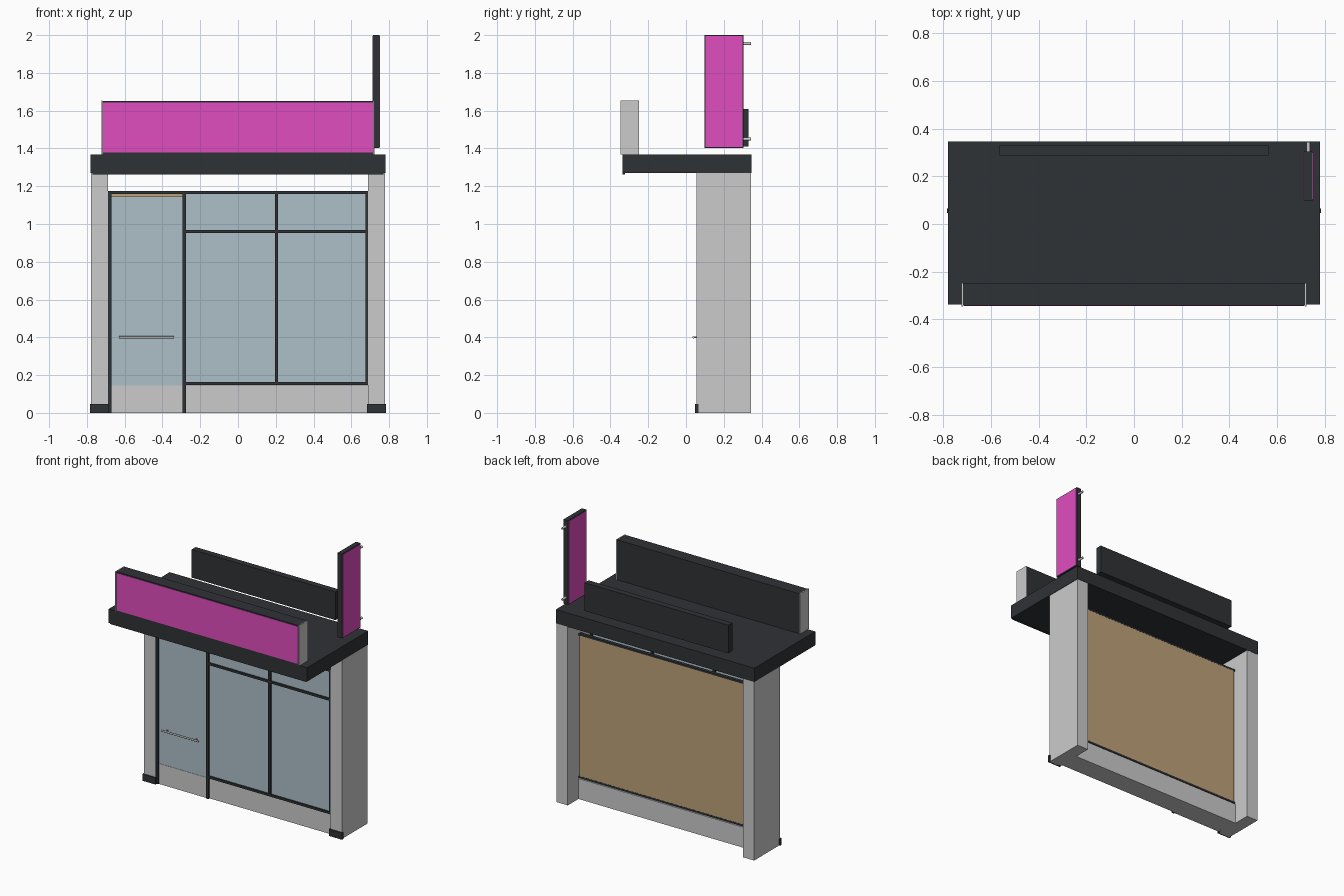
import bpy, bmesh
from mathutils import Vector, Matrix

if "Cube" in bpy.data.objects:
    bpy.data.objects.remove(bpy.data.objects["Cube"])


def material(name, rgb):
    m = bpy.data.materials.new(name)
    m.diffuse_color = (*rgb, 1)
    m.use_nodes = True
    m.node_tree.nodes["Principled BSDF"].inputs["Base Color"].default_value = m.diffuse_color
    return m


DARK = material("charcoal", (0.028, 0.032, 0.036))
PINK = material("sign_pink", (0.74, 0.075, 0.52))
GLASS = material("pale_glass", (0.42, 0.53, 0.58))
TAN = material("tan_board", (0.52, 0.36, 0.19))


def finish(name, bm, mat):
    me = bpy.data.meshes.new(name)
    bm.to_mesh(me)
    bm.free()
    if mat:
        me.materials.append(mat)
    ob = bpy.data.objects.new(name, me)
    bpy.context.collection.objects.link(ob)
    return ob


def box(name, x, y, z, mat=None):
    """Box given by its (min, max) range on each axis."""
    lo, hi = Vector((x[0], y[0], z[0])), Vector((x[1], y[1], z[1]))
    bm = bmesh.new()
    bmesh.ops.create_cube(bm, size=1)
    bmesh.ops.scale(bm, vec=hi - lo, verts=bm.verts)
    bmesh.ops.translate(bm, vec=(lo + hi) / 2, verts=bm.verts)
    return finish(name, bm, mat)


def rod(name, a, b, r, mat=None):
    """Round bar from a to b."""
    a, b = Vector(a), Vector(b)
    rot = (b - a).to_track_quat('Z', 'Y').to_matrix().to_4x4()
    bm = bmesh.new()
    bmesh.ops.create_cone(bm, cap_ends=True, segments=12, radius1=r, radius2=r,
                          depth=(b - a).length,
                          matrix=Matrix.Translation((a + b) / 2) @ rot)
    ob = finish(name, bm, mat)
    ob.data.shade_smooth()
    ob.data.set_sharp_from_angle(angle=0.7)
    return ob


# side pillars with dark front feet
for side, s in (("left", -1), ("right", 1)):
    px = sorted((s * 0.688, s * 0.777))
    fx = sorted((s * 0.682, s * 0.784))
    box(side + "_pillar", px, (0.055, 0.345), (0, 1.27))
    box(side + "_pillar_foot", fx, (0.047, 0.065), (0, 0.048), DARK)

# canopy roof and its slim front drip edge
box("canopy_roof", (-0.78, 0.78), (-0.337, 0.347), (1.27, 1.368), DARK)
box("drip_edge", (-0.77, 0.77), (-0.335, -0.322), (1.263, 1.27), DARK)

# low wall and tan rear board
box("low_wall", (-0.688, 0.688), (0.075, 0.225), (0, 0.145))
box("rear_board", (-0.68, 0.68), (0.205, 0.222), (0.163, 1.162), TAN)
for nm, z in (("top", (1.162, 1.175)), ("bottom", (0.15, 0.163))):
    box("rear_board_rail_" + nm, (-0.688, 0.688), (0.2, 0.223), z, DARK)

# shopfront frame
FY = (0.06, 0.095)
box("frame_head", (-0.69, 0.688), FY, (1.16, 1.175), DARK)
box("window_sill", (-0.275, 0.688), FY, (0.148, 0.163), DARK)
box("window_transom", (-0.275, 0.688), FY, (0.953, 0.968), DARK)
for nm, x, z0 in (("door_post_left", (-0.69, -0.67), 0),
                  ("door_post_right", (-0.295, -0.275), 0),
                  ("window_mullion", (0.195, 0.211), 0.15),
                  ("window_post_right", (0.674, 0.688), 0.15)):
    box(nm, x, FY, (z0, 1.175), DARK)

# glazing
for i, x in enumerate(((-0.275, 0.195), (0.211, 0.674))):
    for j, z in enumerate(((0.163, 0.953), (0.968, 1.16))):
        box(f"window_pane_{i}_{j}", x, (0.072, 0.082), z, GLASS)

# door leaf with kick plate and handle
box("door_glass", (-0.67, -0.295), (0.07, 0.082), (0.145, 1.145), GLASS)
box("door_kick_plate", (-0.67, -0.295), (0.068, 0.085), (0, 0.145))
rod("door_handle", (-0.63, 0.04, 0.4), (-0.34, 0.04, 0.4), 0.006)
for x in (-0.6, -0.37):
    rod("handle_standoff", (x, 0.04, 0.4), (x, 0.075, 0.4), 0.004)

# front fascia sign: dark body, pink face, grey end plates
box("fascia_sign_body", (-0.718, 0.718), (-0.342, -0.25), (1.368, 1.652), DARK)
box("fascia_sign_face", (-0.714, 0.714), (-0.344, -0.34), (1.378, 1.644), PINK)
for s in (-1, 1):
    box("fascia_end_plate", sorted((s * 0.717, s * 0.723)),
        (-0.347, -0.248), (1.368, 1.653))

# rear roof panel
box("rear_roof_panel", (-0.565, 0.565), (0.287, 0.332), (1.41, 1.61), DARK)

# vertical blade sign with pink faces on both sides and wall brackets
box("blade_sign_body", (0.714, 0.75), (0.097, 0.305), (1.402, 2.0), DARK)
for x in ((0.711, 0.715), (0.749, 0.753)):
    box("blade_sign_face", x, (0.102, 0.3), (1.407, 1.995), PINK)
for z in (1.45, 1.955):
    rod("blade_sign_bracket", (0.732, 0.3, z), (0.732, 0.345, z), 0.008)
